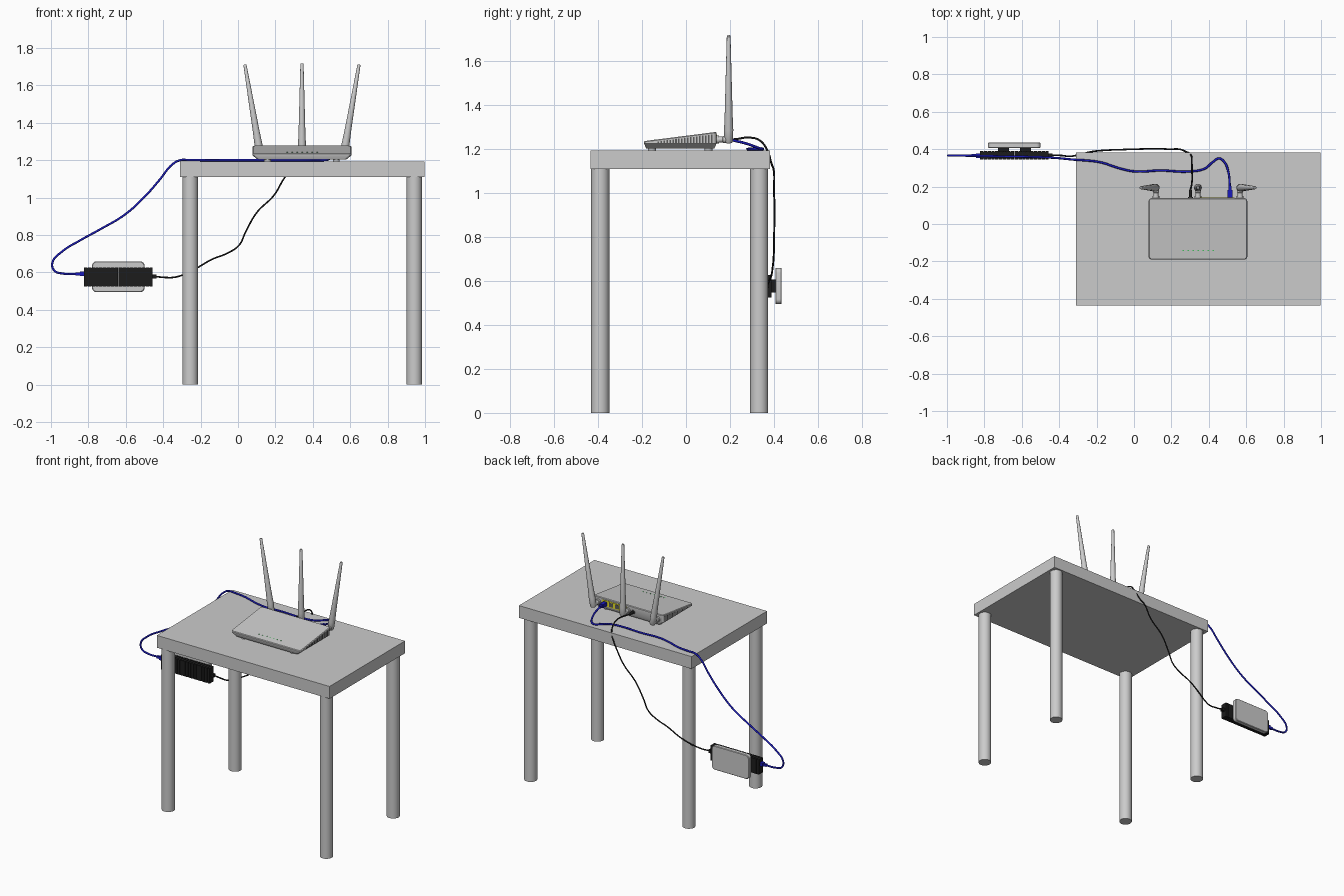
import bpy, bmesh
from math import sin, cos, pi, radians
from mathutils import Matrix

if "Cube" in bpy.data.objects:
    bpy.data.objects.remove(bpy.data.objects["Cube"])


def material(name, rgb):
    m = bpy.data.materials.new(name)
    m.diffuse_color = (*rgb, 1)
    m.use_nodes = True
    m.node_tree.nodes["Principled BSDF"].inputs["Base Color"].default_value = m.diffuse_color
    return m


BLACK = material("black", (0.012, 0.012, 0.012))
BLUE = material("blue", (0.01, 0.01, 0.5))
YELLOW = material("yellow", (0.8, 0.75, 0.02))
GREEN = material("green", (0.05, 0.5, 0.1))
DARK = material("dark_grey", (0.1, 0.1, 0.1))


def finish(name, bm, mat=None, smooth=False):
    bmesh.ops.recalc_face_normals(bm, faces=bm.faces)
    me = bpy.data.meshes.new(name)
    bm.to_mesh(me)
    bm.free()
    ob = bpy.data.objects.new(name, me)
    bpy.context.collection.objects.link(ob)
    if mat:
        me.materials.append(mat)
    if smooth:
        bpy.ops.object.select_all(action='DESELECT')
        ob.select_set(True)
        bpy.context.view_layer.objects.active = ob
        bpy.ops.object.shade_smooth_by_angle(angle=radians(35))
    return ob


def add_box(bm, lo, hi):
    mid = [(a + b) / 2 for a, b in zip(lo, hi)]
    size = [b - a for a, b in zip(lo, hi)]
    bmesh.ops.create_cube(bm, size=1, matrix=Matrix.Translation(mid) @ Matrix.Diagonal((*size, 1)))


def boxes(name, spans, mat=None):
    bm = bmesh.new()
    for lo, hi in spans:
        add_box(bm, lo, hi)
    return finish(name, bm, mat)


def loft(bm, rings):
    rings = [[bm.verts.new(p) for p in r] for r in rings]
    n = len(rings[0])
    for a, b in zip(rings, rings[1:]):
        for i in range(n):
            bm.faces.new((a[i], a[(i + 1) % n], b[(i + 1) % n], b[i]))
    bm.faces.new(rings[0])
    bm.faces.new(rings[-1])


def round_rect(cx, cy, hx, hy, r, seg=5):
    pts = []
    for k, (sx, sy) in enumerate([(1, 1), (-1, 1), (-1, -1), (1, -1)]):
        for j in range(seg + 1):
            a = (k + j / seg) * pi / 2
            pts.append((cx + sx * (hx - r) + r * cos(a), cy + sy * (hy - r) + r * sin(a)))
    return pts


def lathe(name, profile, matrix, mat=None, n=24):
    bm = bmesh.new()
    loft(bm, [[matrix @ Matrix.Translation((r * cos(2 * pi * i / n), r * sin(2 * pi * i / n), z)).translation
               for i in range(n)] for r, z in profile])
    return finish(name, bm, mat, True)


def cable(name, pts, radius, mat):
    cu = bpy.data.curves.new(name, 'CURVE')
    cu.dimensions = '3D'
    cu.bevel_depth, cu.bevel_resolution, cu.resolution_u = radius, 2, 8
    cu.use_fill_caps = True
    sp = cu.splines.new('BEZIER')
    sp.bezier_points.add(len(pts) - 1)
    for bp, p in zip(sp.bezier_points, pts):
        bp.co = p
        bp.handle_left_type = bp.handle_right_type = 'AUTO'
    cu.materials.append(mat)
    ob = bpy.data.objects.new(name, cu)
    bpy.context.collection.objects.link(ob)
    bpy.ops.object.select_all(action='DESELECT')
    ob.select_set(True)
    bpy.context.view_layer.objects.active = ob
    bpy.ops.object.convert(target='MESH')


# Table
boxes("table_top", [((-0.31, -0.435, 1.109), (0.998, 0.382, 1.193))])
for side, x in (("left", -0.255), ("right", 0.943)):
    for end, y in (("front", -0.39), ("back", 0.333)):
        lathe(f"{end}_{side}_leg", [(0.041, 0), (0.041, 1.11)], Matrix.Translation((x, y, 0)), n=32)

# Router body: wedge lid over a tapered base
CX, CY, HX, HY = 0.342, -0.026, 0.264, 0.165


def lid_z(y):
    return 1.236 + (y - CY + HY) / (2 * HY) * 0.042


bm = bmesh.new()
base = [(x, y, 1.203) for x, y in round_rect(CX, CY, HX - 0.028, HY - 0.01, 0.015)]
rim = [(x, y, 1.225) for x, y in round_rect(CX, CY, HX, HY, 0.018)]
edge = [(x, y, lid_z(y) - 0.004) for x, y in round_rect(CX, CY, HX, HY, 0.018)]
lid = [(x, y, lid_z(y)) for x, y in round_rect(CX, CY, HX - 0.004, HY - 0.004, 0.015)]
loft(bm, [base, rim, edge, lid])
finish("router_body", bm, None, True)

# Feet, side vents and status lights
for i, (x, y) in enumerate((a, b) for a in (0.158, 0.526) for b in (-0.155, 0.102)):
    lathe(f"router_foot_{i + 1}", [(0.018, 1.192), (0.018, 1.208)], Matrix.Translation((x, y, 0)))
for side, s in (("left", -1), ("right", 1)):
    x = CX + s * HX
    boxes(f"{side}_vents", [((x - 0.001, y, 1.227), (x + 0.001, y + 0.007, lid_z(y) - 0.009))
                            for y in [-0.13 + 0.0135 * k for k in range(19)]], DARK)
boxes("status_lights", [((x - 0.004, -0.145, lid_z(-0.142) - 0.005), (x + 0.004, -0.139, lid_z(-0.142) + 0.001))
                        for x in [0.262 + 0.027 * k for k in range(7)]], GREEN)

# Rear ports
BACK = CY + HY
ports = [0.378 + 0.045 * k for k in range(4)]
boxes("network_port_frame", [((0.354, BACK - 0.005, 1.226), (0.537, BACK + 0.003, 1.266))], YELLOW)
boxes("network_port_openings", [((x - 0.015, BACK, 1.231), (x + 0.015, BACK + 0.004, 1.259)) for x in ports], DARK)
back = Matrix.Rotation(-pi / 2, 4, 'X')
lathe("power_socket", [(0.013, 0), (0.013, 0.008)], Matrix.Translation((0.302, BACK - 0.003, 1.242)) @ back, DARK)

# Antennas
for name, s in (("left", -1), ("centre", 0), ("right", 1)):
    x = CX + s * 0.225
    lathe(f"{name}_antenna_joint", [(0.018, 0), (0.018, 0.012), (0.013, 0.014), (0.013, 0.03), (0.016, 0.032),
                                    (0.016, 0.05)],
          Matrix.Translation((x, BACK - 0.002, 1.243)) @ back)
    lathe(f"{name}_antenna", [(0.015, -0.01), (0.02, 0), (0.021, 0.05), (0.018, 0.12), (0.0085, 0.475), (0.006, 0.48)],
          Matrix.Translation((x, 0.194, 1.238)) @ Matrix.Rotation(radians(9.6 * s), 4, 'Y'), n=16)

# Wall socket plate
bm = bmesh.new()
for_ring = lambda inset, y: [(a, y, b) for a, b in round_rect(-0.64, 0.577, 0.14 - inset, 0.082 - inset, 0.022)]
loft(bm, [for_ring(0.003, 0.406), for_ring(0, 0.409), for_ring(0, 0.432), for_ring(0.003, 0.435)])
finish("wall_plate", bm, None, True)

# Two ribbed power adapters
for side, x0 in (("left", -0.824), ("right", -0.638)):
    spans = [((x0 + 0.003, 0.349, 0.528), (x0 + 0.18, 0.386, 0.624))]
    spans += [((x0 + 0.0205 * k, 0.345, 0.525), (x0 + 0.0205 * k + 0.0175, 0.389, 0.627)) for k in range(9)]
    boxes(f"{side}_adapter", spans, BLACK)
    m = x0 + (0.127 if side == "left" else 0.058)
    boxes(f"{side}_adapter_plug", [((m - 0.03, 0.385, 0.547), (m + 0.03, 0.408, 0.607))], BLACK)

# Cable plugs
boxes("network_plug", [((0.5, BACK, 1.232), (0.526, 0.182, 1.256)), ((0.505, 0.18, 1.236), (0.521, 0.203, 1.252))], BLUE)
boxes("adapter_network_plug", [((-0.846, 0.354, 0.58), (-0.822, 0.378, 0.604)),
                               ((-0.87, 0.359, 0.584), (-0.845, 0.373, 0.6))], BLUE)
lathe("power_plug", [(0.009, 0), (0.009, 0.035), (0.005, 0.05)], Matrix.Translation((0.302, BACK, 1.242)) @ back, BLACK)
boxes("adapter_power_plug", [((-0.457, 0.358, 0.567), (-0.435, 0.378, 0.588))], BLACK)

# Blue network cable
cable("network_cable", [
    (0.513, 0.195, 1.244), (0.504, 0.28, 1.223), (0.48, 0.335, 1.203), (0.455, 0.35, 1.2), (0.42, 0.33, 1.2),
    (0.38, 0.297, 1.2), (0.3, 0.281, 1.2), (0.14, 0.286, 1.2), (0.005, 0.281, 1.2), (-0.075, 0.297, 1.2),
    (-0.18, 0.33, 1.2), (-0.26, 0.34, 1.201), (-0.31, 0.343, 1.2), (-0.353, 0.347, 1.176), (-0.417, 0.353, 1.098),
    (-0.497, 0.357, 1.007), (-0.604, 0.36, 0.91), (-0.738, 0.362, 0.83), (-0.845, 0.364, 0.771),
    (-0.94, 0.366, 0.712), (-0.992, 0.366, 0.653), (-0.982, 0.366, 0.61), (-0.936, 0.366, 0.594),
    (-0.86, 0.366, 0.592)], 0.006, BLUE)

# Black power cable
cable("power_cable", [
    (0.302, 0.18, 1.242), (0.31, 0.225, 1.245), (0.31, 0.289, 1.252), (0.309, 0.334, 1.24), (0.305, 0.368, 1.198),
    (0.27, 0.39, 1.13), (0.251, 0.398, 1.109), (0.192, 0.4, 1.012), (0.101, 0.403, 0.921), (0.042, 0.401, 0.819),
    (0.005, 0.4, 0.745), (-0.059, 0.398, 0.702), (-0.139, 0.395, 0.67), (-0.225, 0.387, 0.621),
    (-0.289, 0.372, 0.589), (-0.342, 0.362, 0.574), (-0.385, 0.366, 0.573), (-0.44, 0.368, 0.578)], 0.0045, BLACK)
